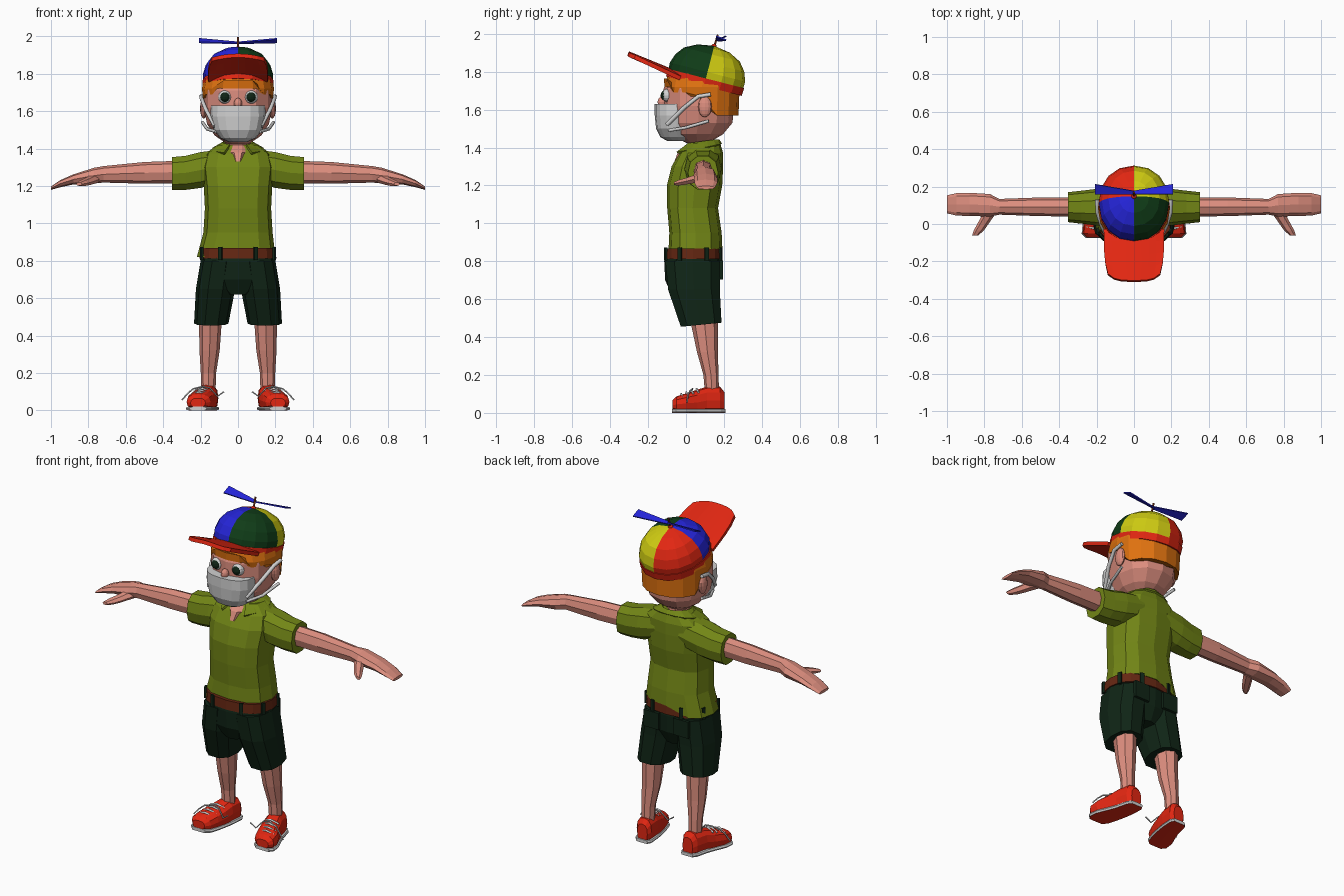
import bpy, bmesh, math
from mathutils import Matrix, Vector

if "Cube" in bpy.data.objects:
    bpy.data.objects.remove(bpy.data.objects["Cube"])


def material(name, r, g, b):
    m = bpy.data.materials.new(name)
    m.use_nodes = True
    m.diffuse_color = (r, g, b, 1)
    bsdf = m.node_tree.nodes["Principled BSDF"]
    bsdf.inputs["Base Color"].default_value = (r, g, b, 1)
    bsdf.inputs["Roughness"].default_value = 0.9
    return m


SKIN = material("skin", .72, .27, .21)
SHIRT = material("olive", .17, .24, .008)
SHORTS = material("dark_green", .005, .018, .008)
RED = material("red", .76, .02, .006)
BLUE = material("blue", .018, .018, .7)
GREEN = material("bottle_green", .005, .045, .009)
YELLOW = material("yellow", .62, .6, .006)
ORANGE = material("orange", .75, .17, .005)
WHITE = material("off_white", .64, .64, .64)
BROWN = material("brown", .13, .02, .006)


def finish(name, bm, mats):
    bmesh.ops.recalc_face_normals(bm, faces=bm.faces[:])
    mesh = bpy.data.meshes.new(name)
    bm.to_mesh(mesh)
    bm.free()
    for m in mats if isinstance(mats, (list, tuple)) else [mats]:
        mesh.materials.append(m)
    ob = bpy.data.objects.new(name, mesh)
    bpy.context.collection.objects.link(ob)
    return ob


def oval(a, power):
    """Point on a unit superellipse."""
    c, s = math.cos(a), math.sin(a)
    return tuple(math.copysign(abs(k) ** (2 / power), k) for k in (c, s))


def tube(name, mats, sections, axis="z", n=12, power=2.0, side=1, tweak=None):
    """Loft rings (t, cu, cv, ru, rv) along an axis."""
    bm = bmesh.new()
    rings = []
    for i, (t, cu, cv, ru, rv) in enumerate(sections):
        ring = []
        for k in range(n):
            c, s = oval(2 * math.pi * k / n, power)
            u, v = cu + ru * c, cv + rv * s
            p = Vector({"x": (t, u, v), "y": (u, t, v), "z": (u, v, t)}[axis])
            if tweak:
                tweak(i, p)
            p.x *= side
            ring.append(bm.verts.new(p))
        rings.append(ring)
    for a, b in zip(rings, rings[1:]):
        for k in range(n):
            bm.faces.new((a[k], a[(k + 1) % n], b[(k + 1) % n], b[k]))
    bm.faces.new(rings[0])
    bm.faces.new(rings[-1])
    return finish(name, bm, mats)


def paint(ob, rule):
    for f in ob.data.polygons:
        f.material_index = rule(f)


def sheet(name, mat, func, nu, nv, thick):
    """Thickened surface from func(u, v), both 0..1."""
    bm = bmesh.new()
    g = [[bm.verts.new(func(i / nu, j / nv)) for j in range(nv + 1)] for i in range(nu + 1)]
    for i in range(nu):
        for j in range(nv):
            bm.faces.new((g[i][j], g[i + 1][j], g[i + 1][j + 1], g[i][j + 1]))
    ob = finish(name, bm, mat)
    mod = ob.modifiers.new("thickness", "SOLIDIFY")
    mod.thickness, mod.offset = thick, 0
    return ob


def strand(name, mat, pts, r, side=1):
    cu = bpy.data.curves.new(name, "CURVE")
    cu.dimensions, cu.bevel_depth, cu.bevel_resolution = "3D", r, 1
    cu.use_fill_caps = True
    sp = cu.splines.new("POLY")
    sp.points.add(len(pts) - 1)
    for q, (x, y, z) in zip(sp.points, pts):
        q.co = (x * side, y, z, 1)
    cu.materials.append(mat)
    ob = bpy.data.objects.new(name, cu)
    bpy.context.collection.objects.link(ob)
    return ob


def box(name, mat, loc, size, turn=0):
    bm = bmesh.new()
    bmesh.ops.create_cube(bm, size=1, matrix=Matrix.LocRotScale(
        Vector(loc), Matrix.Rotation(turn, 3, "Z").to_quaternion(), Vector(size)))
    return finish(name, bm, mat)


def ball(name, mat, loc, size):
    bm = bmesh.new()
    bmesh.ops.create_uvsphere(bm, u_segments=12, v_segments=8, radius=1,
                              matrix=Matrix.LocRotScale(Vector(loc), None, Vector(size)))
    return finish(name, bm, mat)


# Head, neck and nose
tube("head", SKIN, [(1.425, 0, .06, .06, .06), (1.47, 0, .055, .125, .14), (1.53, 0, .065, .165, .18),
                    (1.62, 0, .068, .183, .187), (1.71, 0, .07, .183, .188),
                    (1.76, 0, .085, .172, .183), (1.82, 0, .09, .14, .15)], power=2.2)
tube("neck", SKIN, [(1.33, 0, .03, .035, .095), (1.38, 0, .045, .068, .09),
                    (1.42, 0, .07, .068, .065), (1.48, 0, .07, .065, .065)], n=10)
ball("nose", SKIN, (0, -.125, 1.64), (.022, .025, .03))


# Hair: short at the fringe, longer behind
def hairline(i, p):
    if i == 0:
        p.z = 1.765 if p.y < -.07 else 1.69 if p.y < .06 else 1.67 if p.y < .16 else 1.57


tube("hair", ORANGE, [(1.6, 0, .08, .186, .197), (1.72, 0, .085, .193, .198),
                      (1.79, 0, .09, .178, .185)], n=16, power=2.2, tweak=hairline)

# Face mask
tube("face_mask", WHITE, [(1.435, 0, -.04, .05, .06), (1.455, 0, -.045, .095, .09),
                          (1.5, 0, -.05, .13, .108), (1.57, 0, -.05, .147, .115),
                          (1.63, 0, -.05, .145, .115)], n=16, power=2.5)

# Cap, built level and then tipped back
dome = tube("cap_dome", [GREEN, BLUE, YELLOW, RED],
            [(0, 0, 0, .184, .203), (.055, 0, 0, .188, .205), (.105, 0, 0, .172, .187),
             (.15, 0, 0, .137, .152), (.183, 0, 0, .08, .088), (.196, 0, 0, .01, .01)], n=16, power=2.15)
paint(dome, lambda f: (f.center.x < 0) + 2 * (f.center.y > 0))
band = tube("cap_band", RED, [(-.022, 0, 0, .187, .206), (.02, 0, 0, .19, .208)], n=16, power=2.15)
for ob in (dome, band):
    ob.location, ob.rotation_euler = (0, .1, 1.745), (-.25, 0, 0)


def brim(u, v):
    s = 2 * u - 1
    w = .16 - .02 * v ** 4
    y = -.03 - .275 * v + .035 * v * s ** 4
    return (s * w, y, 1.785 + .112 * v - .02 * s * s)


sheet("cap_brim", RED, brim, 8, 4, .022)

# Propeller
strand("propeller_shaft", BROWN, [(0, .145, 1.92), (0, .168, 1.995)], .006)
ball("cap_button", RED, (0, .148, 1.935), (.014, .014, .012))
for s, side in ((1, "left"), (-1, "right")):
    def blade(u, v):
        chord = (v - .5) * (.018 + .035 * u)
        return (s * .208 * u, .168 + .018 * u + chord, 1.965 + .012 * u - s * .4 * chord)
    sheet(side + "_propeller_blade", BLUE, blade, 4, 1, .007)

# Shirt with a loose corner at the hem
def hem(i, p):
    if i == 0 and p.x < -.1:
        p.z -= .045
        p.x -= .025


tube("shirt_body", SHIRT, [(.865, 0, .05, .195, .142), (.95, 0, .05, .185, .138), (1.08, 0, .035, .177, .134),
                           (1.2, 0, .045, .183, .146), (1.3, 0, .06, .195, .136),
                           (1.37, 0, .08, .178, .116), (1.42, 0, .095, .11, .086)],
     power=2.6, tweak=hem)


def collar(u, v):
    a = math.radians(-58 + 296 * u)
    c, s = math.cos(a), math.sin(a)
    rx, ry = .08 + .058 * v, .085 + v * (.045 - .03 * s)
    return (rx * c, .085 + ry * s, 1.428 + .012 * s + v * (-.035 + .012 * s))


sheet("shirt_collar", SHIRT, collar, 12, 2, .012)

# Shorts, belt and belt loops
tube("shorts_hips", SHORTS, [(.62, 0, .035, .06, .11), (.7, 0, .035, .19, .145),
                             (.8, 0, .035, .2, .15), (.86, 0, .035, .195, .142)], power=2.5)
tube("belt", BROWN, [(.812, 0, .038, .205, .153), (.868, 0, .038, .202, .15)], power=2.5, n=16)
for k in range(8):
    a = math.radians(22.5 + 45 * k)
    c, s = oval(a, 2.5)
    box("belt_loop_%d" % (k + 1), SHORTS, (.206 * c, .038 + .154 * s, .838), (.012, .022, .07), a)

# Paired parts
for s, side in ((1, "left_"), (-1, "right_")):
    tube(side + "sleeve", SHIRT, [(.08, .09, 1.31, .1, .09), (.2, .09, 1.285, .098, .1),
                                  (.28, .09, 1.27, .088, .095), (.352, .09, 1.266, .08, .092)],
         "x", n=10, power=2.3, side=s)
    tube(side + "arm", SKIN, [(.3, .09, 1.275, .05, .06), (.5, .092, 1.27, .05, .058),
                              (.72, .092, 1.262, .042, .044), (.77, .1, 1.255, .06, .042),
                              (.88, .105, 1.235, .062, .027), (.95, .105, 1.212, .06, .019),
                              (1, .105, 1.188, .048, .009)], "x", n=8, power=2.3, side=s)
    tube(side + "thumb", SKIN, [(.07, .765, 1.24, .035, .026), (0, .808, 1.222, .03, .02),
                                (-.035, .83, 1.215, .027, .017), (-.062, .85, 1.21, .016, .01)],
         "y", n=6, side=s)

    def cuff(i, p):
        if i == 0:
            p.z += .1 * (p.y - .08)
    tube(side + "shorts_leg", SHORTS, [(.465, .143, .08, .092, .112), (.65, .12, .042, .105, .142),
                                       (.8, .1, .035, .1, .15)], n=10, power=2.4, side=s, tweak=cuff)
    box(side + "back_pocket", SHORTS, (s * .1, .185, .755), (.1, .018, .1))
    tube(side + "leg", SKIN, [(.1, .158, .137, .038, .037), (.2, .158, .132, .041, .04),
                              (.32, .152, .113, .054, .055), (.5, .147, .095, .062, .075)],
         n=8, side=s)

    # Shoe, sole and laces
    def flatten(i, p):
        p.z = max(p.z, .012)
    shoe = [(-.072, .214, .04, .04, .025), (-.05, .211, .045, .064, .042), (0, .2, .05, .07, .053),
            (.06, .18, .055, .063, .068), (.11, .166, .065, .057, .073),
            (.18, .155, .065, .05, .073), (.202, .152, .055, .034, .055)]
    tube(side + "shoe", RED, shoe, "y", n=12, power=2.5, side=s, tweak=flatten)
    sole = tube(side + "sole", [WHITE, RED], [(y * 1.03, cx, .01, rx + .005, .01) for y, cx, _, rx, _ in shoe],
                "y", n=8, power=8, side=s)
    paint(sole, lambda f: f.normal.z < -.9)
    for k in range(4):
        y, z, cx = -.025 + .027 * k, .094 + .009 * k, .207 - .008 * k
        strand(side + "lace_%d" % (k + 1), WHITE,
               [(cx - .045, y + .01, z - .012), (cx, y, z + .005), (cx + .045, y + .01, z - .012)], .006, s)
    strand(side + "lace_bow", WHITE, [(.075, .01, .1), (.11, .015, .075), (.15, .03, .12), (.19, .035, .128),
                                      (.24, .02, .115), (.27, .01, .09), (.3, .005, .055)], .004, s)

    # Eyes, ears and mask straps
    ball(side + "eye", WHITE, (s * .07, -.095, 1.675), (.036, .034, .036))
    ball(side + "pupil", SHORTS, (s * .07, -.112, 1.675), (.027, .022, .027))
    ball(side + "ear", SKIN, (s * .183, .1, 1.615), (.02, .036, .055))
    strand(side + "upper_strap", WHITE, [(.125, -.1, 1.52), (.173, -.01, 1.61), (.196, .065, 1.67),
                                         (.197, .13, 1.68)], .011, s)
    strand(side + "lower_strap", WHITE, [(.118, -.09, 1.49), (.165, 0, 1.505), (.19, .12, 1.54)], .009, s)
